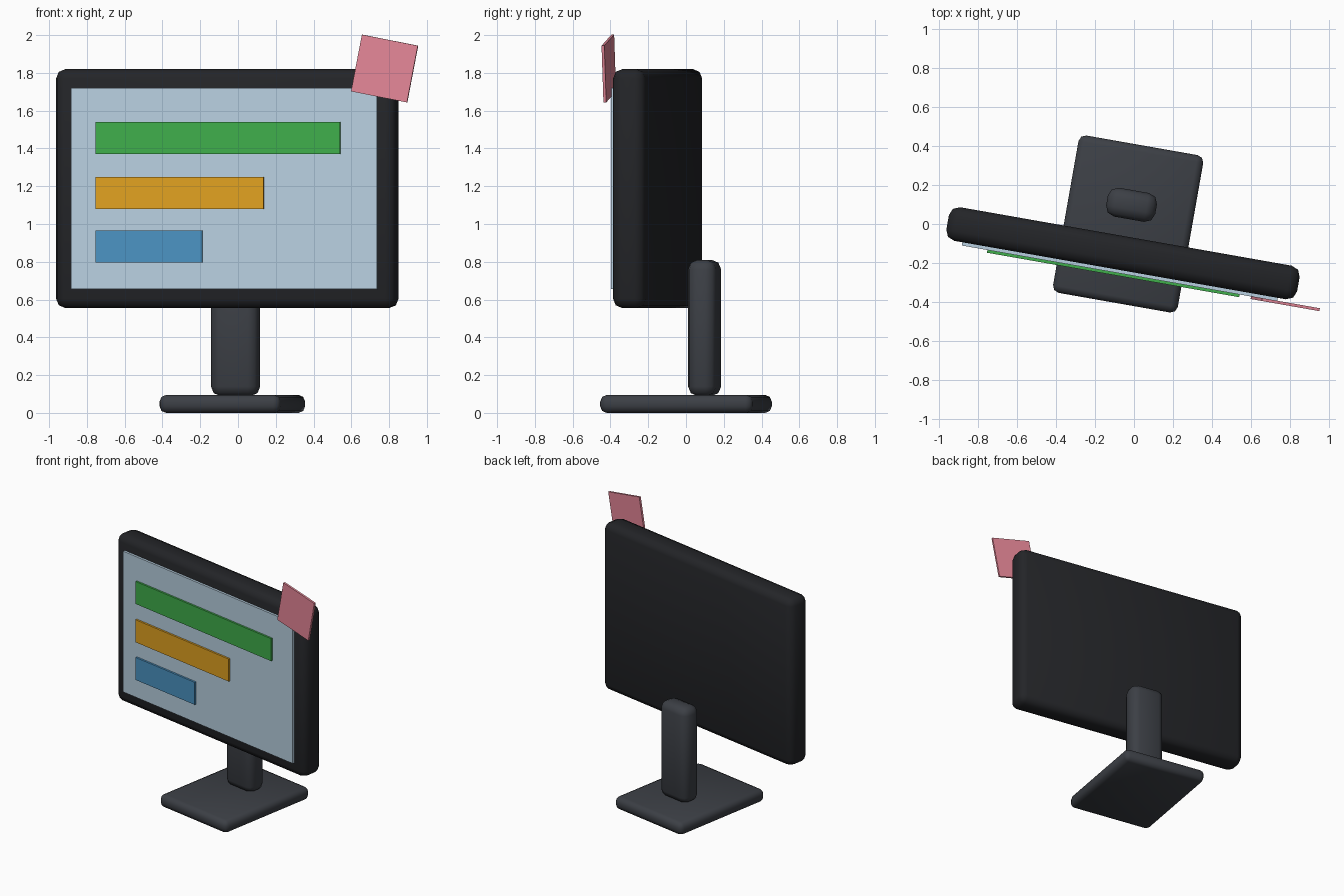
import bpy, bmesh
from math import radians
from mathutils import Matrix

if "Cube" in bpy.data.objects:
    bpy.data.objects.remove(bpy.data.objects["Cube"])

# whole monitor is turned 10 degrees about the vertical axis
TURN = Matrix.Translation((-0.03, 0, 0)) @ Matrix.Rotation(radians(-10), 4, 'Z')


def material(name, rgb):
    m = bpy.data.materials.new(name)
    m.diffuse_color = (*rgb, 1)
    m.use_nodes = True
    m.node_tree.nodes["Principled BSDF"].inputs["Base Color"].default_value = m.diffuse_color
    return m


def box(name, x, y, z, mat, bevel=0.0, tilt=0.0):
    """Box from (min, max) ranges, optionally rounded and tilted about y."""
    lo, hi = zip(x, y, z)
    size = [b - a for a, b in zip(lo, hi)]
    mid = [(a + b) / 2 for a, b in zip(lo, hi)]
    bm = bmesh.new()
    bmesh.ops.create_cube(bm, size=1)
    bmesh.ops.scale(bm, vec=size, verts=bm.verts)
    mesh = bpy.data.meshes.new(name)
    bm.to_mesh(mesh)
    bm.free()
    ob = bpy.data.objects.new(name, mesh)
    bpy.context.collection.objects.link(ob)
    ob.matrix_world = TURN @ Matrix.Translation(mid) @ Matrix.Rotation(radians(tilt), 4, 'Y')
    mesh.materials.append(mat)
    if bevel:
        mod = ob.modifiers.new("rounded_edges", 'BEVEL')
        mod.width = bevel
        mod.segments = 2
        mesh.shade_smooth()
    return ob


black = material("black_plastic", (0.017, 0.018, 0.021))
dark = material("dark_grey", (0.045, 0.05, 0.06))
glass = material("screen_blue", (0.48, 0.63, 0.75))
pink = material("note_pink", (0.78, 0.24, 0.31))

# stand
box("base", (-0.325, 0.325), (-0.41, 0.41), (0, 0.095), dark, 0.035)
box("stand_neck", (-0.128, 0.128), (0.025, 0.175), (0.09, 0.81), dark, 0.05)

# display
box("panel", (-0.914, 0.914), (-0.24, -0.065), (0.555, 1.82), black, 0.05)
box("screen", (-0.822, 0.822), (-0.257, -0.236), (0.655, 1.72), glass)

# bars on the screen, shrinking towards the bottom
bars = [("green", 0.626, 1.455, (0.05, 0.42, 0.07)),
        ("orange", 0.215, 1.165, (0.75, 0.36, 0.015)),
        ("blue", -0.115, 0.88, (0.07, 0.29, 0.54))]
for name, right, z, rgb in bars:
    box(name + "_bar", (-0.688, right), (-0.271, -0.25), (z - 0.085, z + 0.085),
        material("bar_" + name, rgb))

# sticky note on the top right corner
box("sticky_note", (0.712, 1.018), (-0.27, -0.255), (1.67, 1.976), pink, tilt=11)
